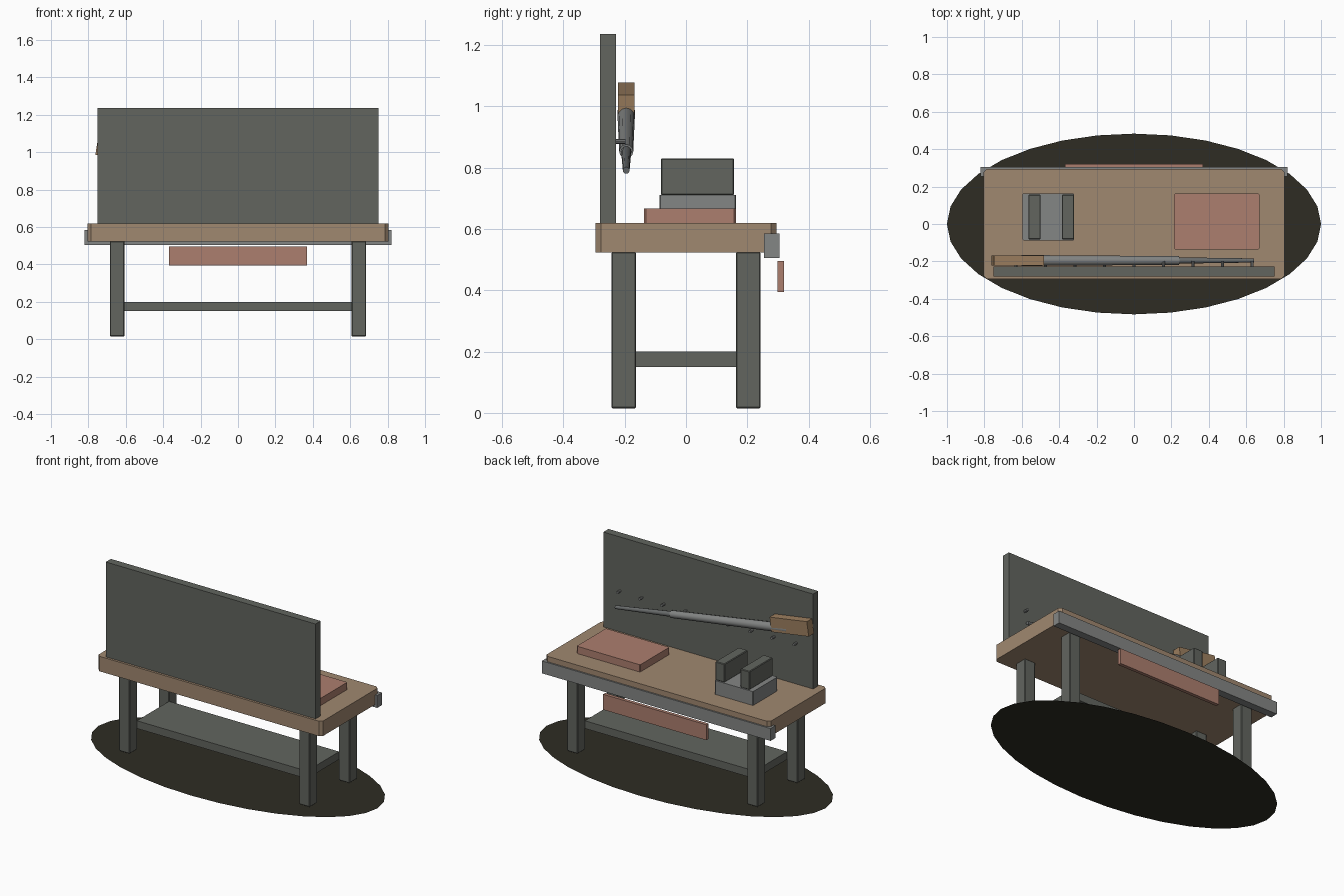
import bpy
import bmesh
import math
from mathutils import Matrix, Vector

cube = bpy.data.objects.get("Cube")
if cube:
    bpy.data.objects.remove(cube, do_unlink=True)


def material(name, rgb):
    """Flat material from display colour, stored as linear values."""
    lin = [((c / 255 + 0.055) / 1.055) ** 2.4 for c in rgb]
    m = bpy.data.materials.new(name)
    m.use_nodes = True
    m.diffuse_color = (*lin, 1)
    m.node_tree.nodes["Principled BSDF"].inputs["Base Color"].default_value = (*lin, 1)
    return m


IRON = material("dark iron", (98, 101, 95))
STEEL = material("steel", (132, 134, 133))
WOOD = material("pale wood", (160, 136, 112))
STOCK = material("stock wood", (158, 128, 96))
RED = material("faded red", (172, 126, 110))
GUNMETAL = material("gunmetal", (106, 109, 109))
GROUND = material("dark ground", (46, 44, 35))


def finish(name, bm, mat):
    bmesh.ops.recalc_face_normals(bm, faces=bm.faces)
    mesh = bpy.data.meshes.new(name)
    bm.to_mesh(mesh)
    bm.free()
    mesh.materials.append(mat)
    ob = bpy.data.objects.new(name, mesh)
    bpy.context.collection.objects.link(ob)
    return ob


def box(name, xs, ys, zs, mat, bevel=0.0, upright_only=False):
    """Box from its extents, with chamfered edges."""
    bm = bmesh.new()
    bmesh.ops.create_cube(bm, size=1)
    for v in bm.verts:
        for i, (lo, hi) in enumerate((xs, ys, zs)):
            v.co[i] = lo if v.co[i] < 0 else hi
    if bevel:
        edges = [e for e in bm.edges if not upright_only
                 or abs(e.verts[0].co.z - e.verts[1].co.z) > 1e-4]
        bmesh.ops.bevel(bm, geom=edges, offset=bevel, segments=1, affect='EDGES')
    return finish(name, bm, mat)


def rod(name, start, end, r1, r2, mat, sides=10):
    """Tapered round bar between two points."""
    start, end = Vector(start), Vector(end)
    axis = end - start
    bm = bmesh.new()
    turn = axis.to_track_quat('Z', 'Y').to_matrix().to_4x4()
    bmesh.ops.create_cone(bm, cap_ends=True, segments=sides, radius1=r1, radius2=r2,
                          depth=axis.length,
                          matrix=Matrix.Translation((start + end) / 2) @ turn)
    ob = finish(name, bm, mat)
    for p in ob.data.polygons:
        p.use_smooth = len(p.vertices) == 4
    ob.data.set_sharp_from_angle(angle=math.radians(40))
    return ob


# Oval ground patch
bm = bmesh.new()
bmesh.ops.create_circle(bm, cap_ends=True, segments=32, radius=1,
                        matrix=Matrix.Diagonal((1, 0.483, 1, 1)))
ground = finish("ground_patch", bm, GROUND)
if ground.data.polygons[0].normal.z < 0:
    ground.data.flip_normals()

# Bench frame
for sx, side in ((-1, "right"), (1, "left")):
    for sy, end in ((-1, "front"), (1, "back")):
        box(f"{end}_{side}_leg", sorted((sx * 0.607, sx * 0.685)),
            sorted((sy * 0.163, sy * 0.243)), (0.015, 0.525), IRON, 0.004)
box("lower_shelf", (-0.61, 0.61), (-0.165, 0.165), (0.15, 0.2), IRON)
box("bench_top", (-0.805, 0.805), (-0.295, 0.295), (0.523, 0.62), WOOD, 0.018, True)
box("edge_rail", (-0.82, 0.82), (0.255, 0.305), (0.505, 0.585), STEEL)
box("hanging_board", (-0.37, 0.37), (0.298, 0.32), (0.395, 0.495), RED)

# Wall panel with a row of pegs
box("wall_panel", (-0.752, 0.752), (-0.28, -0.228), (0.62, 1.235), IRON)
for i in range(-4, 5):
    x = i * 0.158
    rod(f"peg_{i + 5}", (x, -0.23, 0.885), (x, -0.198, 0.885), 0.008, 0.008, STEEL, 8)

# Mat and clamp on the bench
box("work_mat", (0.215, 0.67), (-0.137, 0.163), (0.62, 0.667), RED, 0.006, True)
box("clamp_base", (-0.595, -0.32), (-0.087, 0.163), (0.62, 0.71), STEEL, 0.004, True)
for name, x in (("outer_jaw", -0.532), ("inner_jaw", -0.353)):
    box(name, (x - 0.033, x + 0.033), (-0.082, 0.157), (0.71, 0.83), IRON, 0.004)


# Sloping long tool hung on the panel
def along(x):
    return (x, -0.195, 0.89 - 0.155 * x)


rod("thick_barrel", along(-0.6), along(0.24), 0.029, 0.023, STEEL, 12)
rod("thin_barrel", along(0.22), along(0.64), 0.017, 0.011, GUNMETAL, 12)
stock = box("stock", (-0.135, 0.135), (-0.027, 0.027), (-0.047, 0.047), STOCK)
stock.location = (-0.622, -0.195, 1.011)
stock.rotation_euler.y = math.atan(0.155)
